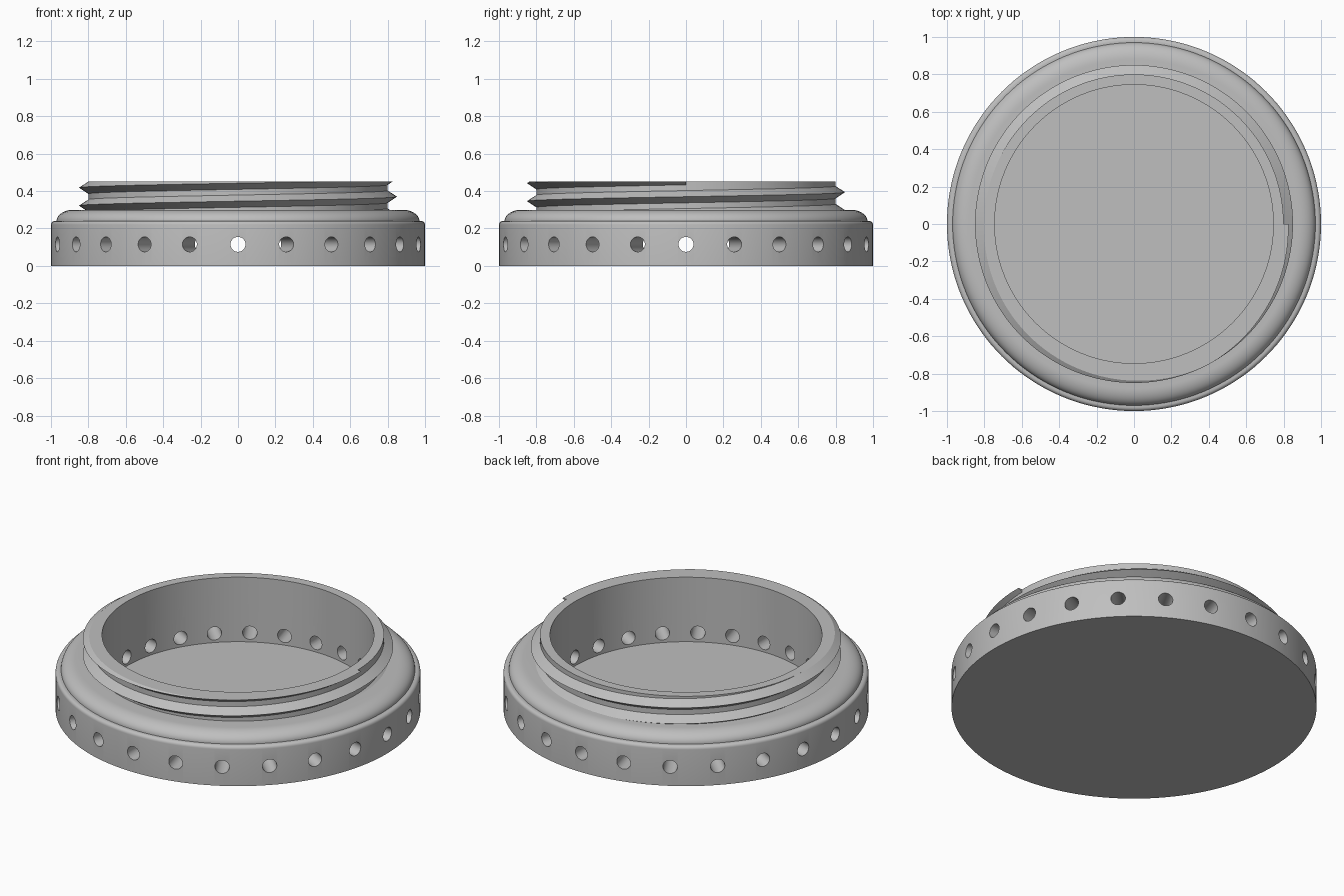
import bpy, bmesh
from math import sin, cos, pi, radians
from mathutils import Matrix, Vector

default = bpy.data.objects.get("Cube")
if default:
    bpy.data.objects.remove(default, do_unlink=True)

SEGMENTS = 144
HOLES = 24
FLOOR, SHOULDER, RIM = 0.06, 0.30, 0.45
INNER, NECK, CREST = 0.745, 0.80, 0.85

grey = bpy.data.materials.new("light_grey")
grey.use_nodes = True
COLOUR = (0.52, 0.52, 0.52, 1)
grey.diffuse_color = COLOUR
grey.node_tree.nodes["Principled BSDF"].inputs["Base Color"].default_value = COLOUR


def make_object(name, bm):
    bmesh.ops.recalc_face_normals(bm, faces=bm.faces)
    mesh = bpy.data.meshes.new(name)
    bm.to_mesh(mesh)
    bm.free()
    mesh.materials.append(grey)
    obj = bpy.data.objects.new(name, mesh)
    bpy.context.collection.objects.link(obj)
    return obj


def activate(obj):
    bpy.ops.object.select_all(action="DESELECT")
    obj.select_set(True)
    bpy.context.view_layer.objects.active = obj


def arc(cx, cz, rx, rz, steps):
    """Quarter ellipse from the outer side up to the top."""
    return [(cx + rx * cos(pi / 2 * i / steps), cz + rz * sin(pi / 2 * i / steps))
            for i in range(steps + 1)]


# Cup body: a turned profile with a rounded lip, shoulder, neck and floor
profile = [(0, 0), (1, 0)]
profile += arc(0.98, 0.22, 0.02, 0.02, 5)
profile += arc(0.88, 0.24, 0.09, 0.06, 12)
profile += [(NECK, SHOULDER), (NECK, RIM), (INNER, RIM), (INNER, FLOOR), (0, FLOOR)]
bm = bmesh.new()
verts = [bm.verts.new((r, 0, z)) for r, z in profile]
edges = [bm.edges.new(pair) for pair in zip(verts, verts[1:])]
bmesh.ops.spin(bm, geom=verts + edges, cent=(0, 0, 0), axis=(0, 0, 1),
               angle=2 * pi, steps=SEGMENTS, use_merge=True)
bmesh.ops.remove_doubles(bm, verts=bm.verts, dist=0.0001)
body = make_object("cup_body", bm)

# Ring of radial holes through the wall
bm = bmesh.new()
for i in range(HOLES):
    turn = Matrix.Rotation(2 * pi * i / HOLES, 4, "Z")
    place = turn @ Matrix.Translation((0.88, 0, 0.115)) @ Matrix.Rotation(pi / 2, 4, "Y")
    bmesh.ops.create_cone(bm, cap_ends=True, segments=32, radius1=0.04, radius2=0.04,
                          depth=0.5, matrix=place)
cutter = make_object("hole_cutter", bm)
cutter.hide_render = True
activate(body)
cut = body.modifiers.new("holes", "BOOLEAN")
cut.operation = "DIFFERENCE"
cut.solver = "EXACT"
cut.object = cutter
bpy.ops.object.modifier_apply(modifier=cut.name)
bpy.data.objects.remove(cutter, do_unlink=True)

# Screw thread: a pointed section swept up the neck, trimmed at rim and shoulder
PITCH, HALF = 0.096, 0.034
bm = bmesh.new()
rings = []
for i in range(SEGMENTS * 3 + 1):
    turns = i / SEGMENTS
    a = 2 * pi * turns
    z = 0.37 - 2 * PITCH + PITCH * turns + 0.0
    section = [(NECK - 0.002, z - HALF), (CREST, z), (NECK - 0.002, z + HALF)]
    rings.append([bm.verts.new((r * cos(a), r * sin(a), h)) for r, h in section])
for low, high in zip(rings, rings[1:]):
    for k in range(3):
        n = (k + 1) % 3
        bm.faces.new((low[k], low[n], high[n], high[k]))
bm.faces.new(rings[0])
bm.faces.new(rings[-1])
for height, direction in ((RIM, 1), (SHOULDER - 0.01, -1)):
    result = bmesh.ops.bisect_plane(bm, geom=bm.verts[:] + bm.edges[:] + bm.faces[:],
                                    plane_co=(0, 0, height),
                                    plane_no=(0, 0, direction), clear_outer=True)
    rim_edges = [e for e in result["geom_cut"] if isinstance(e, bmesh.types.BMEdge)]
    bmesh.ops.holes_fill(bm, edges=rim_edges, sides=0)
thread = make_object("screw_thread", bm)

for obj in (body, thread):
    activate(obj)
    bpy.ops.object.shade_smooth_by_angle(angle=radians(28))
